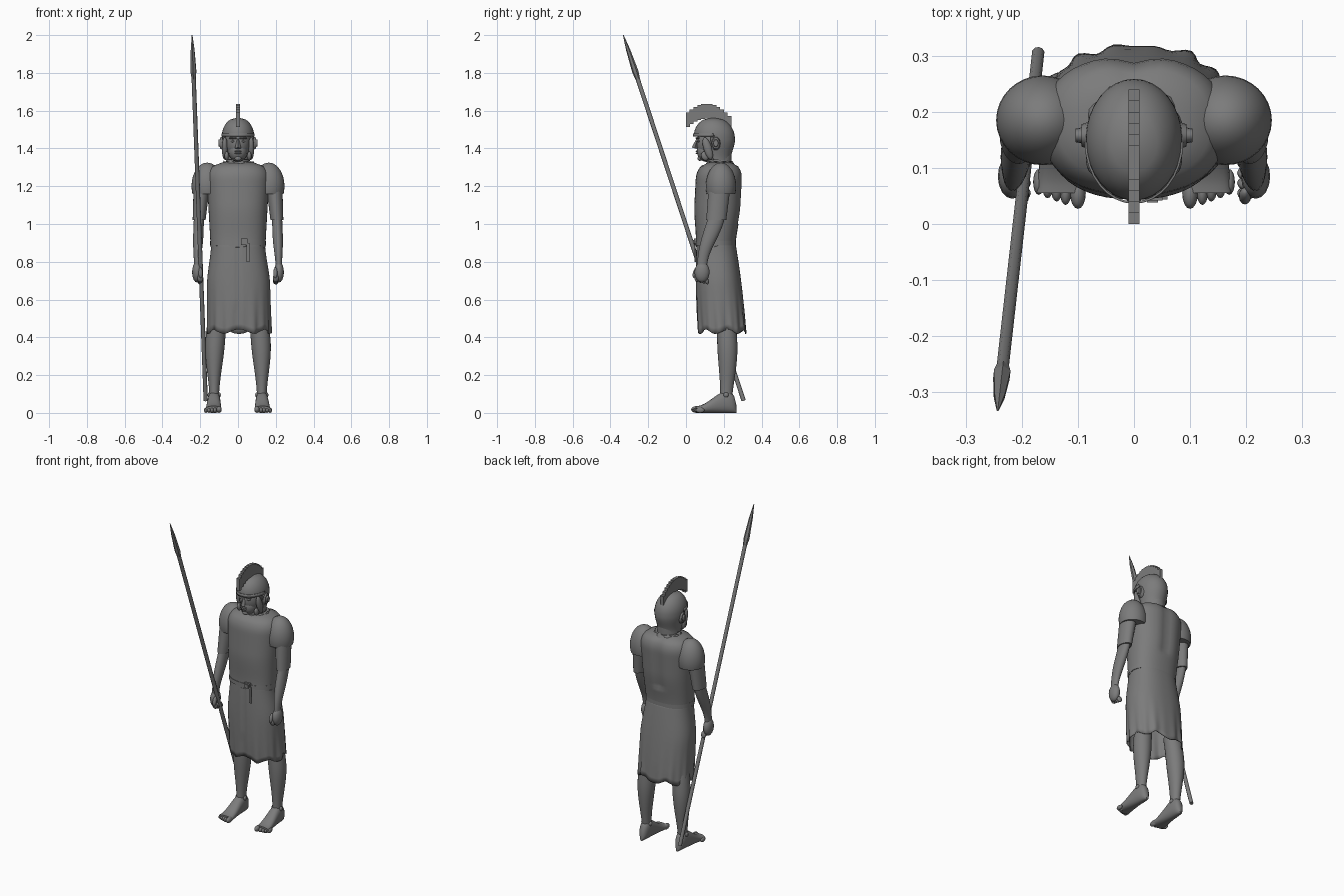
import bpy, bmesh, math, random
from mathutils import Vector, Matrix, Euler

random.seed(4)
if "Cube" in bpy.data.objects:
    bpy.data.objects.remove(bpy.data.objects["Cube"])

tone = (0.2, 0.2, 0.2, 1)
grey = bpy.data.materials.new("plain grey")
grey.use_nodes = True
grey.diffuse_color = tone
grey.node_tree.nodes["Principled BSDF"].inputs["Base Color"].default_value = tone


def finish(bm, name, mirror=False, thickness=0, sharp_angle=50):
    bmesh.ops.recalc_face_normals(bm, faces=bm.faces)
    mesh = bpy.data.meshes.new(name)
    bm.to_mesh(mesh)
    bm.free()
    mesh.materials.append(grey)
    part = bpy.data.objects.new(name, mesh)
    bpy.context.collection.objects.link(part)
    bpy.ops.object.select_all(action="DESELECT")
    bpy.context.view_layer.objects.active = part
    part.select_set(True)
    bpy.ops.object.shade_smooth_by_angle(angle=math.radians(sharp_angle))
    if thickness:
        part.modifiers.new("thickness", "SOLIDIFY").thickness = thickness
    if mirror:
        part.modifiers.new("mirror", "MIRROR")


def mix(start, end, t):
    return start + (end - start) * t


def ease(t):
    t = min(max(t, 0), 1)
    return t * t * (3 - 2 * t)


def dome(t, begin, flat):
    """Full size up to begin, then rounding over to the flat fraction."""
    u = max(0, (t - begin) / (1 - begin))
    return mix(flat, 1, math.sqrt(max(0, 1 - u * u)))


def loft(low, high, shape, sides=24, steps=16, power=1, caps=True, warp=None, along_y=False):
    """Stack of rings; shape(t) gives centre x, centre depth, half width, half depth."""
    bm = bmesh.new()
    rings = []
    for step in range(steps + 1):
        t = step / steps
        x, y, width, depth = shape(t)
        ring = []
        for side in range(sides):
            angle = math.tau * side / sides
            c, s = math.cos(angle), math.sin(angle)
            across = x + width * math.copysign(abs(c) ** power, c)
            deep = y + depth * math.copysign(abs(s) ** power, s)
            along = mix(low, high, t)
            point = Vector((across, along, deep) if along_y else (across, deep, along))
            ring.append(bm.verts.new(warp(point, angle) if warp else point))
        rings.append(ring)
    for lower, upper in zip(rings, rings[1:]):
        for i in range(sides):
            j = (i + 1) % sides
            bm.faces.new((lower[i], lower[j], upper[j], upper[i]))
    if caps:
        bm.faces.new(rings[0])
        bm.faces.new(rings[-1])
    return bm


def ball(bm, centre, radii, tilt=0, segments=16):
    matrix = Matrix.LocRotScale(Vector(centre), Euler((tilt, 0, 0)), Vector(radii))
    bmesh.ops.create_uvsphere(bm, u_segments=segments, v_segments=segments // 2, radius=1, matrix=matrix)


def box(bm, centre, size):
    matrix = Matrix.LocRotScale(Vector(centre), None, Vector(size))
    bmesh.ops.create_cube(bm, size=1, matrix=matrix)


def remove_faces(bm, rule):
    doomed = [face for face in bm.faces if rule(face.calc_center_median())]
    bmesh.ops.delete(bm, geom=doomed, context="FACES")


# Tunic top with a ragged lower edge and a hollow along the spine
def tunic_shape(t):
    close = dome(t, 0.8, 0.5)
    return 0, mix(0.157, 0.18, t), mix(0.145, 0.17, t) * close, mix(0.105, 0.124, ease(2 * t)) * close


def tunic_warp(p, angle):
    if p.z < 0.9:
        p.z += 0.01 * math.sin(5 * angle) + random.uniform(-0.005, 0.005)
    if p.z > 1 and p.y > 0.2:
        p.y -= 0.012 * math.exp(-(p.x / 0.03) ** 2)
    return p


finish(loft(0.885, 1.325, tunic_shape, sides=48, steps=24, power=0.85, warp=tunic_warp), "tunic_top")


# Scalloped collar
def scallop(p, angle):
    p.z += 0.006 * math.cos(9 * angle)
    return p


finish(loft(1.29, 1.33, lambda t: (0, 0.18, mix(0.1, 0.08, t), mix(0.09, 0.065, t)),
            sides=36, steps=4, warp=scallop), "collar")

# Rounded shoulder caps with a flat lower edge
bm = bmesh.new()
ball(bm, (0.163, 0.185, 1.2), (0.083, 0.08, 0.125), segments=32)
cut = bmesh.ops.bisect_plane(bm, geom=bm.verts[:] + bm.edges[:] + bm.faces[:],
                             plane_co=(0, 0, 1.16), plane_no=(0, 0, 1), clear_inner=True)
rim = [item for item in cut["geom_cut"] if isinstance(item, bmesh.types.BMEdge)]
bmesh.ops.contextual_create(bm, geom=rim)
finish(bm, "shoulder_caps", mirror=True)

# Lower sleeves and forearms
finish(loft(1.02, 1.2, lambda t: (mix(0.206, 0.192, t), mix(0.16, 0.178, t), mix(0.034, 0.043, t), mix(0.053, 0.058, t)),
            steps=6), "sleeves", mirror=True)
finish(loft(0.77, 1.1, lambda t: (mix(0.217, 0.204, t), mix(0.085, 0.17, ease(t)),
                                  mix(0.017, 0.027, ease(2 * t)), mix(0.026, 0.045, ease(1.5 * t)))),
       "forearms", mirror=True)

# Fists with curled fingers and a thumb
bm = bmesh.new()
ball(bm, (0.217, 0.085, 0.745), (0.026, 0.04, 0.055))
for finger in range(4):
    ball(bm, (0.2, 0.055 + 0.018 * finger, 0.713 - 0.004 * finger), (0.016, 0.011, 0.022), tilt=0.3)
ball(bm, (0.198, 0.05, 0.742), (0.011, 0.013, 0.03), tilt=-0.3)
finish(bm, "fists", mirror=True)


# Skirt with folds that deepen toward a wavy hem
def skirt_shape(t):
    flare = ease(2 * (1 - t))
    return mix(0.006, 0, t), mix(0.19, 0.158, t), mix(0.142, 0.167, flare), mix(0.128, 0.102, t ** 2)


def skirt_fold(p, angle):
    depth = max(0, (0.75 - p.z) * 3)
    wave = math.cos(11 * angle + 0.6) + math.cos(17 * angle + 1)
    middle = Vector((0, 0.18, p.z))
    p = middle + (p - middle) * (1 + 0.025 * depth ** 2 * wave)
    if p.z < 0.5:
        p.z += 0.012 * math.sin(7 * angle) * depth
    if abs(p.x) < 0.012 and p.y < 0.18:
        p.y += 0.006
    return p


finish(loft(0.43, 0.91, skirt_shape, sides=96, power=0.85, caps=False, warp=skirt_fold), "skirt", thickness=0.004)

# Belt, buckle and hanging strap
finish(loft(0.885, 0.91, lambda t: (0, 0.157, 0.147, 0.107), sides=48, steps=1, power=0.85), "belt")
bm = bmesh.new()
box(bm, (0.033, 0.05, 0.905), (0.036, 0.016, 0.034))
box(bm, (0.033, 0.041, 0.905), (0.02, 0.006, 0.018))
box(bm, (0.053, 0.047, 0.85), (0.014, 0.006, 0.1))
finish(bm, "buckle_and_strap", sharp_angle=30)


# Legs swelling at the calf
def leg_shape(t):
    calf = ease(1.4 * t)
    bulge = 0.008 * math.sin(math.pi * t)
    return mix(0.126, 0.106, t ** 4), 0.212 + bulge, mix(0.025, 0.052, calf), mix(0.031, 0.05, calf) + bulge / 2


finish(loft(0.07, 0.5, leg_shape), "legs", mirror=True)


# Feet with toes and ankle bones
def foot_shape(t):
    close = dome(t, 0.75, 0.3)
    height = mix(0.036, 0.118, ease(1.25 * t)) * close
    return mix(0.13, 0.125, t), height / 2, mix(0.044, 0.028, t) * close, height / 2


finish(loft(0.055, 0.268, foot_shape, power=0.85, along_y=True), "feet", mirror=True)
bm = bmesh.new()
ball(bm, (0.1, 0.055, 0.018), (0.014, 0.028, 0.018))
for toe in range(4):
    ball(bm, (0.122 + 0.016 * toe, 0.057 + 0.006 * toe, 0.014), (0.01, 0.023, 0.014))
for side in (0.1, 0.152):
    ball(bm, (side, 0.212, 0.095), (0.009, 0.014, 0.014))
finish(bm, "toes_and_ankles", mirror=True)

# Neck, skull and jaw
finish(loft(1.27, 1.4, lambda t: (0, 0.178, mix(0.068, 0.056, t), 0.064), steps=4), "neck")
bm = bmesh.new()
ball(bm, (0, 0.15, 1.43), (0.07, 0.094, 0.1), segments=28)
ball(bm, (0, 0.108, 1.385), (0.05, 0.05, 0.056), segments=24)
finish(bm, "head")

# Nose, lips, chin, brows and eyes
bm = bmesh.new()
bmesh.ops.create_cone(bm, segments=4, radius1=0.017, radius2=0.005, depth=0.05, cap_ends=True,
                      matrix=Matrix.Translation((0, 0.053, 1.425)) @ Matrix.Rotation(-0.25, 4, "X"))
finish(bm, "nose", sharp_angle=30)
bm = bmesh.new()
for height in (1.375, 1.385):
    ball(bm, (0, 0.06, height), (0.018, 0.009, 0.005))
ball(bm, (0, 0.073, 1.347), (0.018, 0.012, 0.013))
finish(bm, "lips_and_chin")
bm = bmesh.new()
ball(bm, (0.027, 0.062, 1.455), (0.022, 0.011, 0.006))
ball(bm, (0.027, 0.067, 1.438), (0.012, 0.007, 0.006))
finish(bm, "brows_and_eyes", mirror=True)


# Helmet open at the face and long at the back
def helmet_shape(t):
    close = dome(t, 0.55, 0.1)
    return 0, mix(0.158, 0.144, t), mix(0.07, 0.086, ease(2 * t)) * close, mix(0.08, 0.108, ease(2 * t)) * close


bm = loft(1.338, 1.562, helmet_shape, sides=32, steps=24)
remove_faces(bm, lambda c: c.y < 0.14 and c.z < 1.468)
finish(bm, "helmet", thickness=0.005)

# Brow band, cheek guards and ears
bm = loft(1.462, 1.48, lambda t: (0, 0.146, 0.088, 0.11), sides=32, steps=1, caps=False)
remove_faces(bm, lambda c: c.y > 0.15)
finish(bm, "brow_band", thickness=0.004)
bm = bmesh.new()
ball(bm, (0.07, 0.115, 1.4), (0.016, 0.022, 0.062), tilt=0.3)
ball(bm, (0.06, 0.1, 1.36), (0.012, 0.02, 0.025), tilt=0.4)
finish(bm, "cheek_guards", mirror=True)
bm = bmesh.new()
for radius, out in ((0.033, 0.084), (0.02, 0.094)):
    matrix = Matrix.LocRotScale(Vector((out, 0.158, 1.428)), Euler((0, math.pi / 2, 0)), Vector((1.2, 0.8, 1)))
    bmesh.ops.create_cone(bm, segments=14, radius1=radius, radius2=radius * 0.75, depth=0.02,
                          cap_ends=True, matrix=matrix)
finish(bm, "ears", mirror=True)

# Crest as a stepped fan of upright blocks
bm = bmesh.new()
for block in range(12):
    y = 0.01 + 0.02 * block
    top = 1.635 - 4.5 * (y - 0.11) ** 2
    box(bm, (0, y, top - 0.038), (0.02, 0.0205, 0.078))
finish(bm, "crest", sharp_angle=30)

# Slanted spear with a leaf-shaped head
butt, tip = Vector((-0.171, 0.305, 0.065)), Vector((-0.243, -0.332, 2))
spear = tip - butt


def rod(bm, start, end, lower_radius, upper_radius, segments):
    matrix = Matrix.LocRotScale(butt + spear * mix(start, end, 0.5), spear.to_track_quat("Z", "Y"), None)
    bmesh.ops.create_cone(bm, segments=segments, radius1=lower_radius, radius2=upper_radius,
                          depth=(end - start) * spear.length, cap_ends=True, matrix=matrix)


bm = bmesh.new()
rod(bm, 0, 0.9, 0.0115, 0.0115, 10)
finish(bm, "spear_shaft")
bm = bmesh.new()
rod(bm, 0.88, 0.9, 0.012, 0.017, 6)
rod(bm, 0.9, 0.96, 0.017, 0.011, 6)
rod(bm, 0.96, 1, 0.011, 0.002, 6)
finish(bm, "spear_head", sharp_angle=30)
